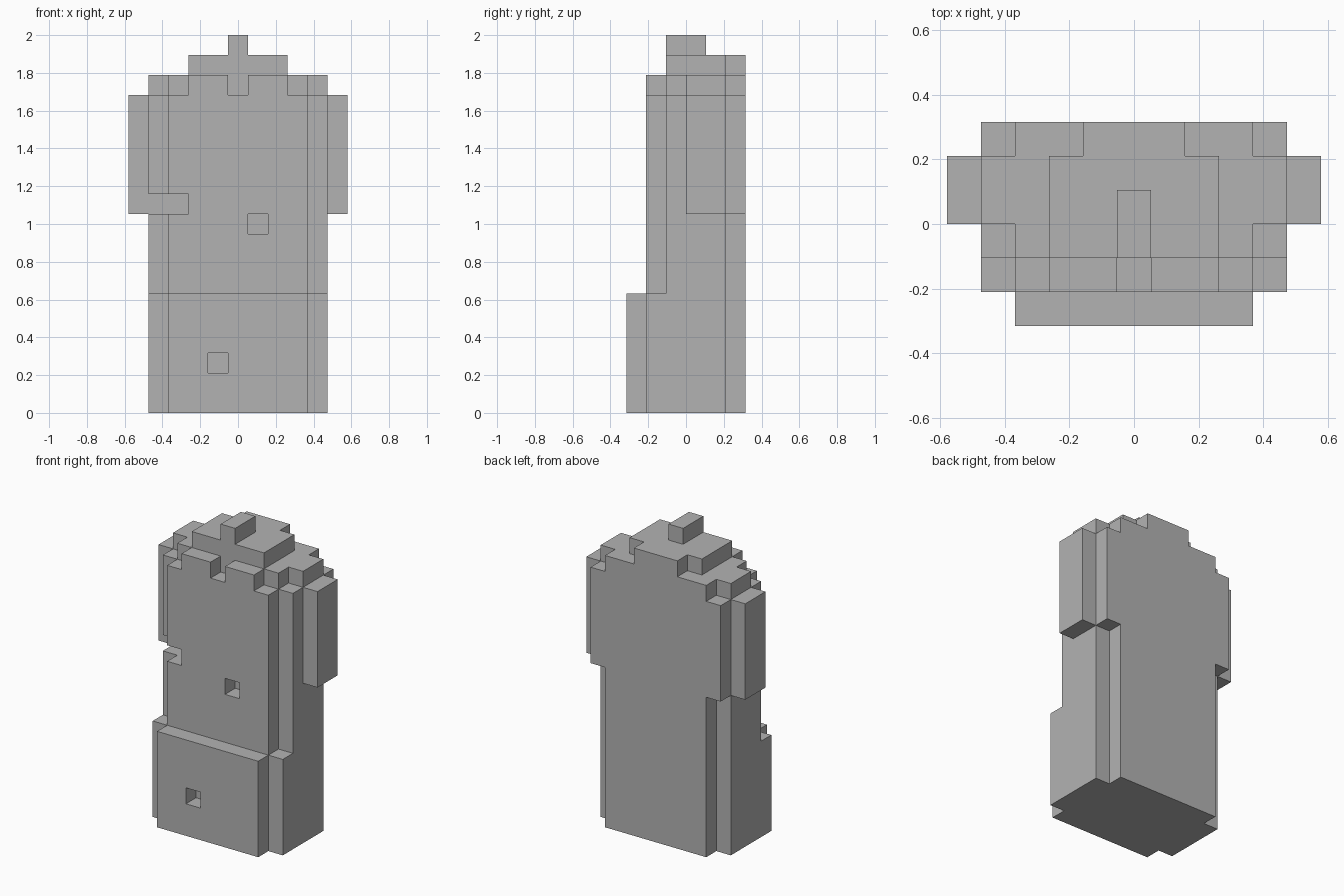
import bpy
import bmesh
from itertools import product
from mathutils import Vector

UNIT = 2 / 19  # edge length of one block

cube = bpy.data.objects.get("Cube")
if cube:
    bpy.data.objects.remove(cube, do_unlink=True)

grey = bpy.data.materials.new("plain_grey")
grey.use_nodes = True
colour = (0.45, 0.45, 0.45, 1)
grey.diffuse_color = colour
grey.node_tree.nodes["Principled BSDF"].inputs["Base Color"].default_value = colour


def block(x, y, z):
    """Cells in a box; x is inclusive cell centres, y and z are edge positions."""
    return set(product(range(x[0], x[1] + 1), range(*y), range(*z)))


def wide(half, y, z):
    """A box centred on x = 0, reaching the given cell on both sides."""
    return block((-half, half), y, z)


parts = {
    # lower body with its raised front panel
    "lower_front_panel": wide(3, (-3, -2), (0, 6)) - block((-1, -1), (-3, -2), (2, 3)),
    "lower_front_layer": wide(4, (-2, -1), (0, 6)),
    # main body with stepped back corners
    "body": wide(4, (-1, 2), (0, 16)),
    "lower_back": wide(3, (2, 3), (0, 10)),
    "upper_back": wide(4, (2, 3), (10, 16)),
    # upper front with a small hole and two crest pieces
    "upper_front_layer": wide(3, (-2, -1), (6, 16)) - block((1, 1), (-2, -1), (9, 10)),
    "front_crest": wide(2, (-2, -1), (16, 17)) - wide(0, (-2, -1), (16, 17)),
    # side arms
    "left_arm": block((5, 5), (0, 2), (10, 16)),
    "right_arm": block((-5, -5), (0, 2), (10, 16)),
    # stepped top
    "shoulders": (wide(3, (-1, 3), (16, 17)) | wide(4, (0, 2), (16, 17))),
    "head_cap": wide(2, (-1, 2), (17, 18)) | wide(1, (2, 3), (17, 18)),
    "top_stud": wide(0, (-1, 1), (18, 19)),
}

# notch in the right front corner
notch = block((-4, -3), (-2, 0), (10, 11))
for cells in parts.values():
    cells -= notch
solid = set().union(*parts.values())


def build(name, cells):
    """Make the outer faces of one part, merged into flat panels."""
    bm = bmesh.new()
    for cell in cells:
        centre = Vector(cell) + Vector((0, 0.5, 0.5))
        for axis, sign in product(range(3), (-1, 1)):
            normal = Vector((0, 0, 0))
            normal[axis] = sign
            if tuple(int(c + n) for c, n in zip(cell, normal)) in solid:
                continue
            u = Vector((0, 0, 0))
            u[(axis + 1) % 3] = 0.5
            v = normal.cross(u)
            mid = centre + normal / 2
            corners = (mid - u - v, mid + u - v, mid + u + v, mid - u + v)
            bm.faces.new([bm.verts.new(c * UNIT) for c in corners])
    bmesh.ops.remove_doubles(bm, verts=bm.verts, dist=UNIT / 100)
    bmesh.ops.dissolve_limit(bm, angle_limit=0.01, verts=bm.verts, edges=bm.edges)
    mesh = bpy.data.meshes.new(name)
    bm.to_mesh(mesh)
    bm.free()
    mesh.materials.append(grey)
    bpy.context.collection.objects.link(bpy.data.objects.new(name, mesh))


for part_name, part_cells in parts.items():
    build(part_name, part_cells)
